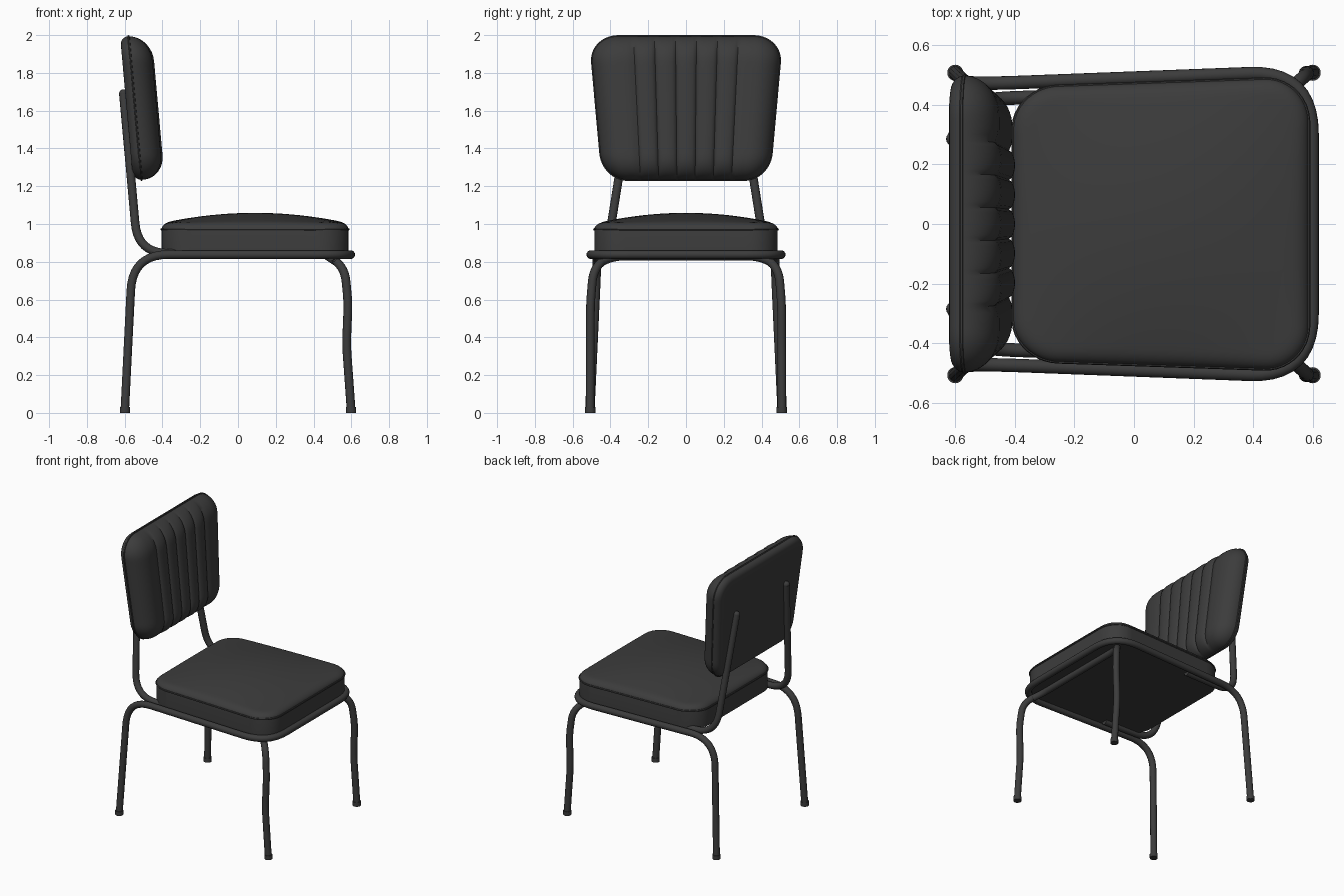
import bpy, bmesh
from math import sin, pi, sqrt, floor
from mathutils import Vector

if "Cube" in bpy.data.objects:
    bpy.data.objects.remove(bpy.data.objects["Cube"], do_unlink=True)

charcoal = bpy.data.materials.new("charcoal")
charcoal.use_nodes = True
charcoal.diffuse_color = (0.045, 0.045, 0.045, 1)
charcoal.node_tree.nodes["Principled BSDF"].inputs["Base Color"].default_value = (0.045, 0.045, 0.045, 1)


def finish(ob):
    """Apply the material and smooth shading with sharp edges kept."""
    bpy.ops.object.select_all(action="DESELECT")
    ob.select_set(True)
    bpy.context.view_layer.objects.active = ob
    if ob.type == "CURVE":
        bpy.ops.object.convert(target="MESH")
        ob = bpy.context.object
    ob.data.materials.clear()
    ob.data.materials.append(charcoal)
    bpy.ops.object.shade_smooth_by_angle(angle=0.7)


def fillet(corners, steps=10):
    """Round the corners of a path given as (x, y, z, radius)."""
    pts = [Vector(c[:3]) for c in corners]
    path = [pts[0]]
    for i in range(1, len(pts) - 1):
        p, r = pts[i], corners[i][3]
        a = p + (pts[i - 1] - p).normalized() * r
        b = p + (pts[i + 1] - p).normalized() * r
        for k in range(steps + 1):
            t = k / steps
            path.append(a * (1 - t) ** 2 + p * 2 * t * (1 - t) + b * t * t)
    return path + [pts[-1]]


def tube(name, path, radius, cyclic=False, sides=4):
    cu = bpy.data.curves.new(name, "CURVE")
    cu.dimensions = "3D"
    cu.bevel_depth, cu.bevel_resolution, cu.use_fill_caps = radius, sides, True
    sp = cu.splines.new("POLY")
    sp.points.add(len(path) - 1)
    for p, co in zip(sp.points, path):
        p.co = (*co, 1)
    sp.use_cyclic_u = cyclic
    ob = bpy.data.objects.new(name, cu)
    bpy.context.collection.objects.link(ob)
    finish(ob)


def mirrored(corners):
    """Continue half a path through its mirror image across y = 0."""
    return corners + [(c[0], -c[1], *c[2:]) for c in reversed(corners)]


def edge_round(d, width):
    return sqrt(max(0, 1 - (1 - min(max(d, 0) / width, 1)) ** 2))


def pad(name, W, H, r, columns, top, bottom, place, rows=32):
    """Rounded rectangular cushion from two sheets; returns its rim path."""
    bm = bmesh.new()
    sheets = []
    for height in (top, bottom):
        grid = []
        for u in columns:
            over = max(0, abs(u) - (W - r))
            h = H - r + sqrt(max(0, r * r - over * over))
            col = []
            for j in range(rows + 1):
                v = h * sin(pi / 2 * (2 * j / rows - 1))
                qx, qy = abs(u) - W + r, abs(v) - H + r
                d = r - min(max(qx, qy), 0) - sqrt(max(qx, 0) ** 2 + max(qy, 0) ** 2)
                col.append(bm.verts.new(place(u, v, height(u, v, d))))
            grid.append(col)
        for a, b in zip(grid, grid[1:]):
            for j in range(rows):
                bm.faces.new((a[j], b[j], b[j + 1], a[j + 1]))
        rim = [c[0] for c in grid] + grid[-1][1:] + [c[-1] for c in grid[-2::-1]] + grid[0][-2:0:-1]
        sheets.append(rim)
    path = [v.co.copy() for v in sheets[0]]
    n = len(path)
    for i in range(n):
        k = (i + 1) % n
        bm.faces.new((sheets[0][i], sheets[0][k], sheets[1][k], sheets[1][i]))
    bmesh.ops.remove_doubles(bm, verts=bm.verts, dist=0.0002)
    bmesh.ops.recalc_face_normals(bm, faces=bm.faces)
    me = bpy.data.meshes.new(name)
    bm.to_mesh(me)
    bm.free()
    ob = bpy.data.objects.new(name, me)
    bpy.context.collection.objects.link(ob)
    finish(ob)
    return path


# Seat cushion: crowned top, straight sides, piping round the upper edge
SW, SH = 0.49, 0.495


def seat_top(u, v, d):
    return 0.972 + 0.032 * edge_round(d, 0.05) + 0.055 * (1 - (u / SW) ** 2) * (1 - (v / SH) ** 2)


def seat_place(u, v, h):
    return Vector((0.09 + v, u * (0.967 + 0.07 * v), h))


seat_columns = [SW * sin(pi / 2 * (i / 20 - 1)) for i in range(41)]
rim = pad("seat_cushion", SW, SH, 0.15, seat_columns, seat_top,
          lambda u, v, d: 0.845, seat_place)
tube("seat_piping", rim, 0.006, True, 1)

# Backrest: channelled front, flat back, leaning and narrower at the bottom
BW, BH, RIB = 0.475, 0.38, 0.104
PANEL = 2.5 * RIB


def back_front(u, v, d):
    if abs(u) < PANEL:
        t = (u + PANEL) / RIB
        bump = 0.02 * sqrt(sin(pi * (t - floor(t))))
    else:
        bump = 0.012 * min(1, (abs(u) - PANEL) / 0.03)
    return (0.103 + bump) * edge_round(d, 0.13)


def back_rear(u, v, d):
    return -0.045 * edge_round(d, 0.045)


def back_place(u, v, h):
    return Vector((-0.545 - 0.09 * v + h, u * (1 + 0.19 * v), 1.614 + v))


side = [PANEL + (BW - PANEL) * sin(pi / 2 * i / 16) for i in range(1, 17)]
middle = [PANEL * (i / 30 - 1) for i in range(61)]
back_columns = [-u for u in reversed(side)] + middle + side
rim = pad("backrest", BW, BH, 0.14, back_columns, back_front, back_rear, back_place)
tube("backrest_piping", rim, 0.006, True, 1)

# Rear legs, side rails and front rail bent from one tube
R = 0.023
tube("seat_frame_and_rear_legs", fillet(mirrored([
    (-0.6, 0.507, 0, 0), (-0.558, 0.468, 0.838, 0.19), (0.597, 0.512, 0.838, 0.21)])), R)

# Front legs joined by a bar under the seat
tube("front_legs", fillet(mirrored([
    (0.6, 0.508, 0, 0), (0.574, 0.507, 0.36, 0.06), (0.583, 0.506, 0.58, 0.06),
    (0.565, 0.49, 0.77, 0.08), (0.475, 0.40, 0.83, 0.08)])), R)

for label, s in (("left", 1), ("right", -1)):
    # Backrest support tube with a rounded end
    tube("back_support_" + label, fillet([
        (-0.1, 0.43 * s, 0.843, 0), (-0.53, 0.42 * s, 0.846, 0.16), (-0.607, 0.285 * s, 1.69, 0)]), R)
    bpy.ops.mesh.primitive_uv_sphere_add(segments=16, ring_count=8, radius=R,
                                         location=(-0.607, 0.285 * s, 1.69))
    bpy.context.object.name = "support_end_" + label
    finish(bpy.context.object)
    # Foot caps
    for end, x in (("front", 0.599), ("rear", -0.599)):
        bpy.ops.mesh.primitive_cylinder_add(vertices=20, radius=0.027, depth=0.03,
                                            location=(x, 0.507 * s, 0.015))
        bpy.context.object.name = end + "_foot_" + label
        finish(bpy.context.object)
